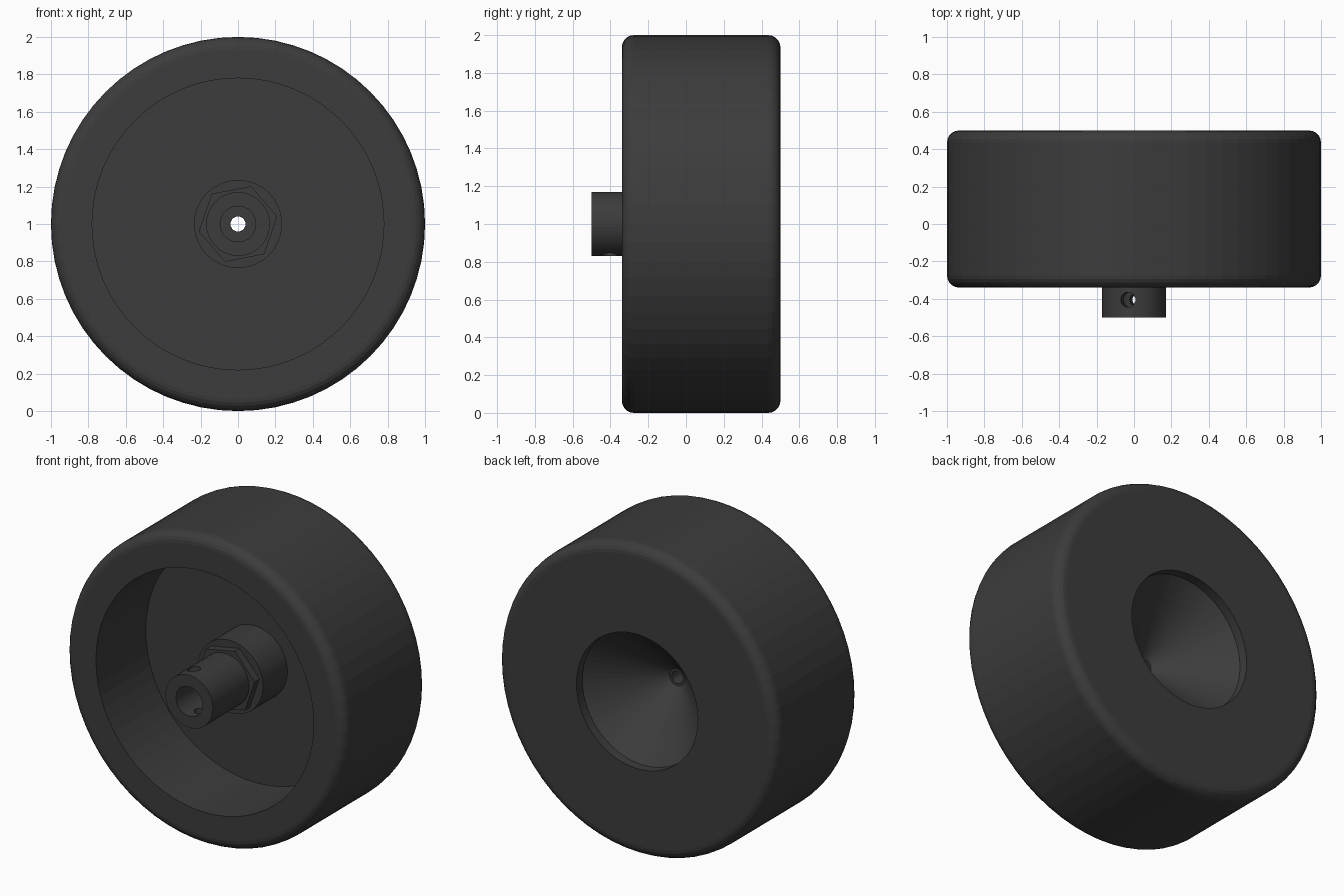
import bpy, bmesh
from math import sin, cos, pi, radians

if "Cube" in bpy.data.objects:
    bpy.data.objects.remove(bpy.data.objects["Cube"])

TILT = radians(11)
mat = bpy.data.materials.new("dark_plastic")
mat.diffuse_color = (0.045, 0.045, 0.045, 1)
mat.use_nodes = True
mat.node_tree.nodes["Principled BSDF"].inputs["Base Color"].default_value = mat.diffuse_color


def lathe(name, profile, sides, phase=0.0):
    """Revolve a closed (radius, y) profile around the y axis at z = 1."""
    bm = bmesh.new()
    rings = []
    for i in range(sides):
        a = phase + 2 * pi * i / sides
        rings.append([bm.verts.new((r * cos(a), y, 1 + r * sin(a))) for r, y in profile])
    n = len(profile)
    for i in range(sides):
        p, q = rings[i], rings[(i + 1) % sides]
        for j in range(n):
            k = (j + 1) % n
            bm.faces.new((p[j], p[k], q[k], q[j]))
    bmesh.ops.recalc_face_normals(bm, faces=bm.faces)
    mesh = bpy.data.meshes.new(name)
    bm.to_mesh(mesh)
    bm.free()
    mesh.materials.append(mat)
    obj = bpy.data.objects.new(name, mesh)
    bpy.context.collection.objects.link(obj)
    return obj


def fillet(cr, cy, rad, start, steps=5):
    """Quarter-circle profile points around (cr, cy)."""
    angles = [start + pi / 2 * i / steps for i in range(steps + 1)]
    return [(cr + rad * cos(a), cy + rad * sin(a)) for a in angles]


# Wheel body: rounded rim, back cone, bored shaft, hub boss and front cavity
F = 0.065
profile = (
    fillet(1 - F, -0.34 + F, F, -pi / 2)
    + fillet(1 - F, 0.5 - F, F, 0)
    + [(0.435, 0.5), (0.435, 0.44), (0.055, 0.09), (0.04, 0.09),
       (0.04, 0.0), (0.095, 0.0), (0.095, -0.5), (0.17, -0.5),
       (0.17, -0.08), (0.235, -0.08), (0.235, 0.17),
       (0.78, 0.17), (0.78, -0.34)]
)
body = lathe("wheel_body", profile, 64)

# Pin hole drilled across the shaft
bpy.ops.mesh.primitive_cylinder_add(vertices=24, radius=0.04, depth=0.5,
                                    location=(0, -0.405, 1), rotation=(0, -TILT, 0))
cutter = bpy.context.object
cutter.name = "pin_hole_cutter"
cutter.hide_render = True
mod = body.modifiers.new("pin_hole", 'BOOLEAN')
mod.operation = 'DIFFERENCE'
mod.solver = 'EXACT'
mod.object = cutter
bpy.context.view_layer.objects.active = body
bpy.ops.object.modifier_apply(modifier=mod.name)
bpy.data.objects.remove(cutter)

# Hexagonal nut against the hub boss
lathe("hex_nut", [(0.15, -0.13), (0.214, -0.13), (0.214, -0.075), (0.15, -0.075)], 6, TILT)
